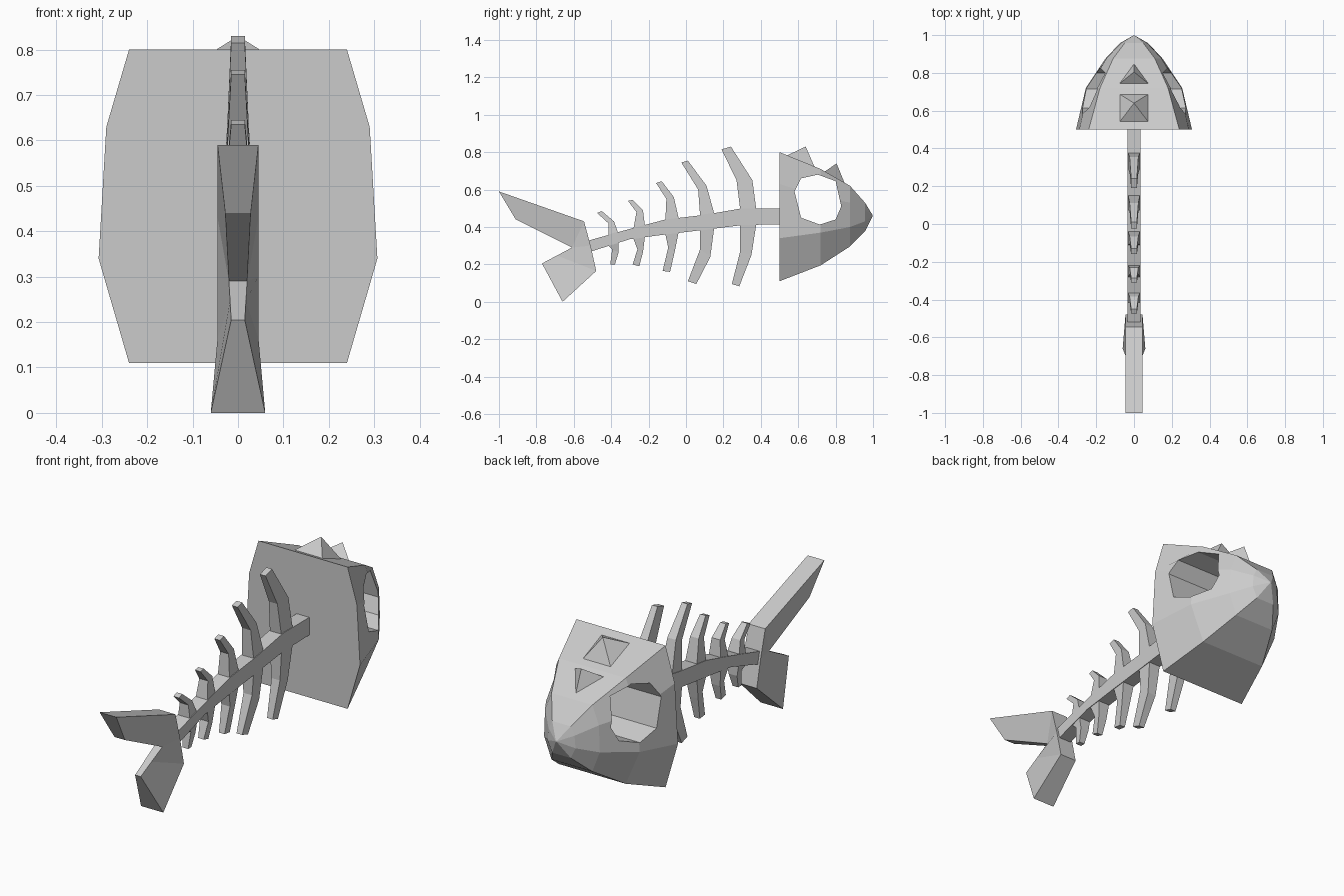
import bpy, bmesh


def make(name, verts, faces):
    bm = bmesh.new()
    vs = [bm.verts.new(v) for v in verts]
    for f in faces:
        bm.faces.new([vs[i] for i in f])
    bmesh.ops.remove_doubles(bm, verts=bm.verts, dist=0.0005)
    bmesh.ops.recalc_face_normals(bm, faces=bm.faces)
    me = bpy.data.meshes.new(name)
    bm.to_mesh(me)
    bm.free()
    ob = bpy.data.objects.new(name, me)
    bpy.context.collection.objects.link(ob)
    return ob


def loft(name, rings):
    # Closed loft through rings of equal point count, capped at both ends
    n = len(rings[0])
    verts = [p for r in rings for p in r]
    faces = [[k * n + i, k * n + (i + 1) % n, (k + 1) * n + (i + 1) % n, (k + 1) * n + i]
             for k in range(len(rings) - 1) for i in range(n)]
    faces += [list(range(n)), list(range(len(verts) - n, len(verts)))]
    return make(name, verts, faces)


def strip(name, rows):
    # Each row: (y, z, half width) for both edges of a flat bone
    return loft(name, [[(-wa, ya, za), (wa, ya, za), (wb, yb, zb), (-wb, yb, zb)]
                       for (ya, za, wa), (yb, zb, wb) in rows])


# Skull: half sections (x, z) from top to bottom, mirrored
sections = [
    (0.50, [(.24, .80), (.29, .63), (.307, .34), (.24, .11)]),
    (0.72, [(.18, .71), (.24, .56), (.255, .37), (.18, .195)]),
    (0.877, [(.11, .62), (.145, .53), (.15, .40), (.11, .296)]),
    (0.957, [(.05, .53), (.07, .49), (.075, .43), (.05, .376)]),
    (0.998, [(.003, .463), (.004, .461), (.004, .459), (.003, .457)]),
]
skull = loft("skull", [[(x, y, z) for x, z in h] + [(-x, y, z) for x, z in reversed(h)]
                       for y, h in sections])

# Eye tunnel cut straight through the skull
eye = [(.58, .59), (.615, .66), (.705, .68), (.80, .645), (.83, .51),
       (.80, .44), (.715, .413), (.615, .45)]
cutter = loft("eye_cutter", [[(x, y, z) for y, z in eye] for x in (-.5, .5)])
cutter.hide_render = True
mod = skull.modifiers.new("eye", "BOOLEAN")
mod.operation = "DIFFERENCE"
mod.solver = "EXACT"
mod.object = cutter
bpy.context.view_layer.objects.active = skull
bpy.ops.object.modifier_apply(modifier=mod.name)
bpy.data.objects.remove(cutter)

# Bumps on top of the skull
make("rear_bump", [(-.08, .535, .78), (.08, .535, .78), (.08, .69, .715), (-.08, .69, .715), (0, .64, .83)],
     [(0, 1, 2, 3), (0, 1, 4), (1, 2, 4), (2, 3, 4), (3, 0, 4)])
make("front_bump", [(-.08, .74, .695), (.08, .74, .695), (0, .85, .63), (0, .805, .74)],
     [(0, 1, 2), (0, 1, 3), (1, 2, 3), (2, 0, 3)])

# Spine: (y, top z, bottom z)
spine = [(.52, .50, .415), (.30, .50, .41), (.10, .465, .385), (-.11, .44, .36),
         (-.30, .39, .335), (-.53, .325, .262)]
strip("spine", [((y, t, .034), (y, b, .034)) for y, t, b in spine])

# Ribs: rear and front edge (y, z) at upper tip, bend, roots, bend, lower tip
ribs = [
    [(.19, .815, .24, .83), (.27, .65, .355, .65), (.29, .49, .375, .50),
     (.29, .41, .375, .41), (.29, .27, .35, .25), (.245, .095, .285, .083)],
    [(-.025, .745, .01, .755), (.065, .60, .11, .62), (.075, .465, .15, .475),
     (.075, .38, .15, .39), (.075, .28, .13, .24), (.01, .11, .055, .095)],
    [(-.16, .635, -.13, .645), (-.105, .55, -.065, .56), (-.11, .44, -.04, .45),
     (-.11, .36, -.04, .37), (-.095, .29, -.06, .27), (-.125, .165, -.085, .16)],
    [(-.31, .54, -.285, .545), (-.265, .48, -.23, .49), (-.28, .395, -.22, .41),
     (-.28, .335, -.22, .345), (-.26, .28, -.23, .265), (-.285, .20, -.25, .19)],
    [(-.475, .475, -.45, .485), (-.415, .42, -.385, .43), (-.415, .36, -.365, .375),
     (-.415, .30, -.36, .315), (-.395, .28, -.36, .265), (-.405, .20, -.38, .20)],
]
widths = [.015, .023, .031, .031, .023, .015]
for k, rib in enumerate(ribs):
    strip(f"rib_{k + 1}", [((a, b, w), (c, d, w)) for (a, b, c, d), w in zip(rib, widths)])

# Tail: upper blade narrows to the fork, lower blade flares out
fork = (-.61, .29, .02)
strip("tail_upper", [((-1.0, .59, .045), (-.91, .44, .028)),
                     ((-.545, .43, .045), fork),
                     ((-.51, .30, .045), fork)])
strip("tail_lower", [((-.51, .30, .045), fork),
                     ((-.48, .165, .045), (-.69, .2475, .0175)),
                     ((-.66, 0.0, .06), (-.77, .205, .015))])
